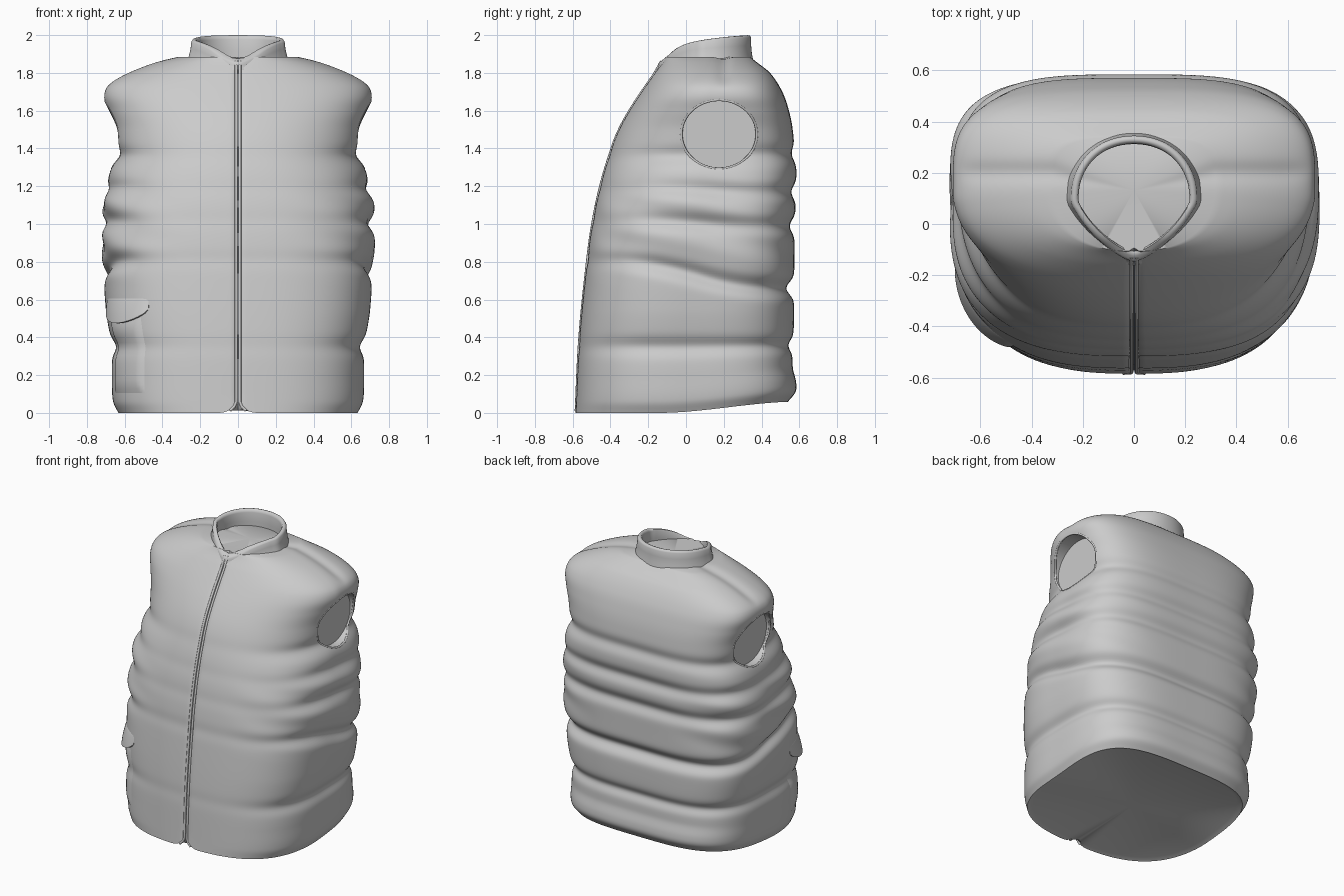
import bpy, bmesh
from math import sin, cos, pi, exp, radians

if "Cube" in bpy.data.objects:
    bpy.data.objects.remove(bpy.data.objects["Cube"])

SEG = 200


def spline(keys, z):
    """Smooth interpolation through (position, value) keys."""
    if z <= keys[0][0]:
        return keys[0][1]
    for i in range(len(keys) - 1):
        (a, va), (b, vb) = keys[i], keys[i + 1]
        if z <= b:
            pa, pb = keys[max(i - 1, 0)], keys[min(i + 2, len(keys) - 1)]
            ma = (vb - pa[1]) / (b - pa[0]) * (b - a)
            mb = (pb[1] - va) / (pb[0] - a) * (b - a)
            t = (z - a) / (b - a)
            return (va * (2*t**3 - 3*t*t + 1) + ma * (t**3 - 2*t*t + t)
                    + vb * (3*t*t - 2*t**3) + mb * (t**3 - t*t))
    return keys[-1][1]


def step(a, b, v):
    t = min(max((v - a) / (b - a), 0), 1)
    return t * t * (3 - 2 * t)


# Body profiles by height
WIDTH = [(0, .635), (.06, .662), (.2, .668), (.35, .67), (.55, .70), (.9, .718), (1.15, .712),
         (1.27, .68), (1.37, .65), (1.5, .66), (1.6, .69), (1.68, .708), (1.74, .68),
         (1.8, .58), (1.86, .42), (1.9, .25)]
FRONT = [(0, -.585), (.4, -.565), (.8, -.525), (1.0, -.497), (1.2, -.455), (1.4, -.395),
         (1.5, -.355), (1.6, -.30), (1.7, -.235), (1.8, -.165), (1.86, -.12), (1.9, -.10)]
BACK = [(0, .54), (.06, .58), (.12, .583), (.22, .565), (.5, .572), (.9, .575), (1.28, .585),
        (1.5, .565), (1.6, .545), (1.7, .51), (1.8, .445), (1.86, .37), (1.9, .32)]
# Quilting seams: front height, back height, depth
SEAMS = [(.35, .35, .024), (.81, .66, .042), (1.02, .99, .028), (1.19, 1.17, .026), (1.36, 1.37, .02)]


def oval(th, w, yf, yb, cy, nf, nb):
    c, s = cos(th), sin(th)
    n = nf + (nb - nf) * step(-.25, .25, s)
    r = 1 / (abs(c) ** n + abs(s) ** n) ** (1 / n)
    return w * r * c, cy + r * s * ((yb - cy) if s > 0 else (cy - yf))


def surf(th, z, off=0.0):
    """Point on the quilted body at a given angle and height."""
    c, s = cos(th), sin(th)
    cy = .15 * step(.2, 1.6, z)
    x, y = oval(th, spline(WIDTH, z), spline(FRONT, z), spline(BACK, z), cy,
                2.8 - .5 * step(.8, 1.6, z), 3.5)
    quilt = .1 + .9 * step(-.97, -.3, s)
    for zf, zb, depth in SEAMS:
        zs = zf + (zb - zf) * step(-.8, .8, s)
        off -= quilt * depth * exp(-((z - zs) / .045) ** 2)
    # loose side folds
    folds = step(.3, .9, abs(c)) * step(.65, .9, z) * (1 - step(1.1, 1.3, z))
    off += .007 * folds * sin(5 * th + 30 * z)
    # zip groove
    if s < 0:
        off -= .014 * exp(-(x / .013) ** 2)
    x += off * c
    y += off * s
    # hem rising to the back, rounded front corners, shoulder seam
    low = max(0, 1 - z / .4)
    hz = .06 * step(-.15, .6, y) * low
    if s < 0:
        hz += .05 * max(0, 1 - abs(x) / .1) ** 2 * max(0, 1 - z / .1)
    hz -= .012 * exp(-((y - .2) / .04) ** 2) * step(1.7, 1.8, z)
    return x, y, z + hz


def make(name, bm):
    bmesh.ops.recalc_face_normals(bm, faces=bm.faces)
    me = bpy.data.meshes.new(name)
    bm.to_mesh(me)
    bm.free()
    ob = bpy.data.objects.new(name, me)
    bpy.context.collection.objects.link(ob)
    return ob


def loft(name, rows, closed=True, caps=True):
    bm = bmesh.new()
    vs = [[bm.verts.new(p) for p in row] for row in rows]
    n = len(rows[0])
    for a, b in zip(vs, vs[1:]):
        for i in range(n if closed else n - 1):
            j = (i + 1) % n
            bm.faces.new((a[i], a[j], b[j], b[i]))
    if caps:
        for ring in (vs[0], vs[-1]):
            mid = bm.verts.new((0, sum(v.co.y for v in ring) / n, sum(v.co.z for v in ring) / n))
            for i in range(n):
                bm.faces.new((ring[i], ring[(i + 1) % n], mid))
    return make(name, bm)


def finish(ob, angle=50):
    bpy.ops.object.select_all(action='DESELECT')
    ob.select_set(True)
    bpy.context.view_layer.objects.active = ob
    for m in list(ob.modifiers):
        bpy.ops.object.modifier_apply(modifier=m.name)
    bpy.ops.object.shade_smooth_by_angle(angle=radians(angle))


def tube(name, pts, r, cyclic=False):
    cu = bpy.data.curves.new(name, 'CURVE')
    cu.dimensions = '3D'
    cu.bevel_depth = r
    cu.bevel_resolution = 2
    cu.use_fill_caps = True
    sp = cu.splines.new('POLY')
    sp.points.add(len(pts) - 1)
    for p, co in zip(sp.points, pts):
        p.co = (*co, 1)
    sp.use_cyclic_u = cyclic
    sp.use_smooth = True
    ob = bpy.data.objects.new(name, cu)
    bpy.context.collection.objects.link(ob)


# Quilted body, closed under the hem and inside the neck
ANG = [2 * pi * i / SEG - pi / 2 for i in range(SEG)]
heights = [1.72 * i / 140 for i in range(141)] + [1.72 + .165 * i / 22 for i in range(1, 23)]
rows = [[surf(t, z) for t in ANG] for z in heights]
rows.insert(0, [(x * .95, y * .95, .012 + .06 * step(-.15, .6, y)) for x, y, z in rows[0]])
body = loft("vest_body", rows)
bpy.context.view_layer.update()

# Armholes: recessed ovals with a fine bound edge
for side, label in ((1, "left"), (-1, "right")):
    ring = [(.175 + .2 * cos(2 * pi * i / 64), 1.475 + .182 * sin(2 * pi * i / 64)) for i in range(64)]
    edge = []
    for y, z in ring:
        hit, loc, nor, idx = body.ray_cast((1.5 * side, y, z), (-side, 0, 0))
        if hit:
            edge.append((loc.x - .005 * side, y, z))
    tube("armhole_binding_" + label, edge, .007, True)
    bm = bmesh.new()
    ends = [[bm.verts.new((x * side, y, z)) for y, z in ring] for x in (.605, .95)]
    for i in range(64):
        j = (i + 1) % 64
        bm.faces.new((ends[0][i], ends[0][j], ends[1][j], ends[1][i]))
    for e in ends:
        bm.faces.new(e)
    cutter = make("armhole_cutter_" + label, bm)
    cutter.hide_render = True
    mod = body.modifiers.new("armhole", 'BOOLEAN')
    mod.operation = 'DIFFERENCE'
    mod.solver = 'EXACT'
    mod.object = cutter
finish(body)
for ob in [o for o in bpy.data.objects if "cutter" in o.name]:
    bpy.data.objects.remove(ob)

# Stand collar dipping to a narrow front opening
RIM = [(-.15, 1.85), (-.1, 1.888), (-.05, 1.93), (.02, 1.96), (.15, 1.983), (.3, 1.998), (.35, 2.0)]


def collar_ring(inset, t):
    ring = []
    for th in ANG:
        x, y = oval(th, .258 - .012 * t - inset, -.147 + inset * 1.3, .345 - inset, .1, 1.4, 2.1)
        base = 1.815 + .045 * step(-.15, .05, y)
        ring.append((x, y, base + (spline(RIM, y) - base) * t))
    return ring


collar = loft("collar", [collar_ring(*p) for p in
                         ((-.012, 0), (-.004, .3), (0, .6), (0, .9), (.006, .98), (.016, 1),
                          (.026, .97), (.031, .85), (.033, .4), (.033, 0))], caps=False)
finish(collar, 60)

# Zip edges down the front
for side, label in ((1, "left"), (-1, "right")):
    pts = [(side * (.010 + .05 * max(0, 1 - z / .06) ** 2), spline(FRONT, z) + .003 - .012 * step(1.78, 1.86, z), z)
           for z in [.012 + 1.85 * i / 80 for i in range(81)]]
    tube("zip_edge_" + label, pts, .008)

# Patch pocket and its scalloped flap, on the wearer's right
N = 24
pocket, flap = [], []
for k in range(N + 1):
    v = k / N
    prow, frow = [], []
    for i in range(N + 1):
        u = i / N
        th = radians(198 + 34 * u)
        edge = min(1, 4 * min(u, 1 - u, v, 1 - v))
        prow.append(surf(th, .04 + .53 * v, -.012 + .024 * step(0, 1, edge)))
        drop = .06 + .075 * sin(pi * u) ** .6
        frow.append(surf(th, .61 - drop * v, -.01 + .04 * v ** .7 * (.2 + .8 * sin(pi * u) ** .5)))
    pocket.append(prow)
    flap.append(frow)
finish(loft("pocket", pocket, False, False), 60)
flap_ob = loft("pocket_flap", flap, False, False)
sol = flap_ob.modifiers.new("thickness", 'SOLIDIFY')
sol.thickness = .012
sol.offset = 0
finish(flap_ob, 50)
